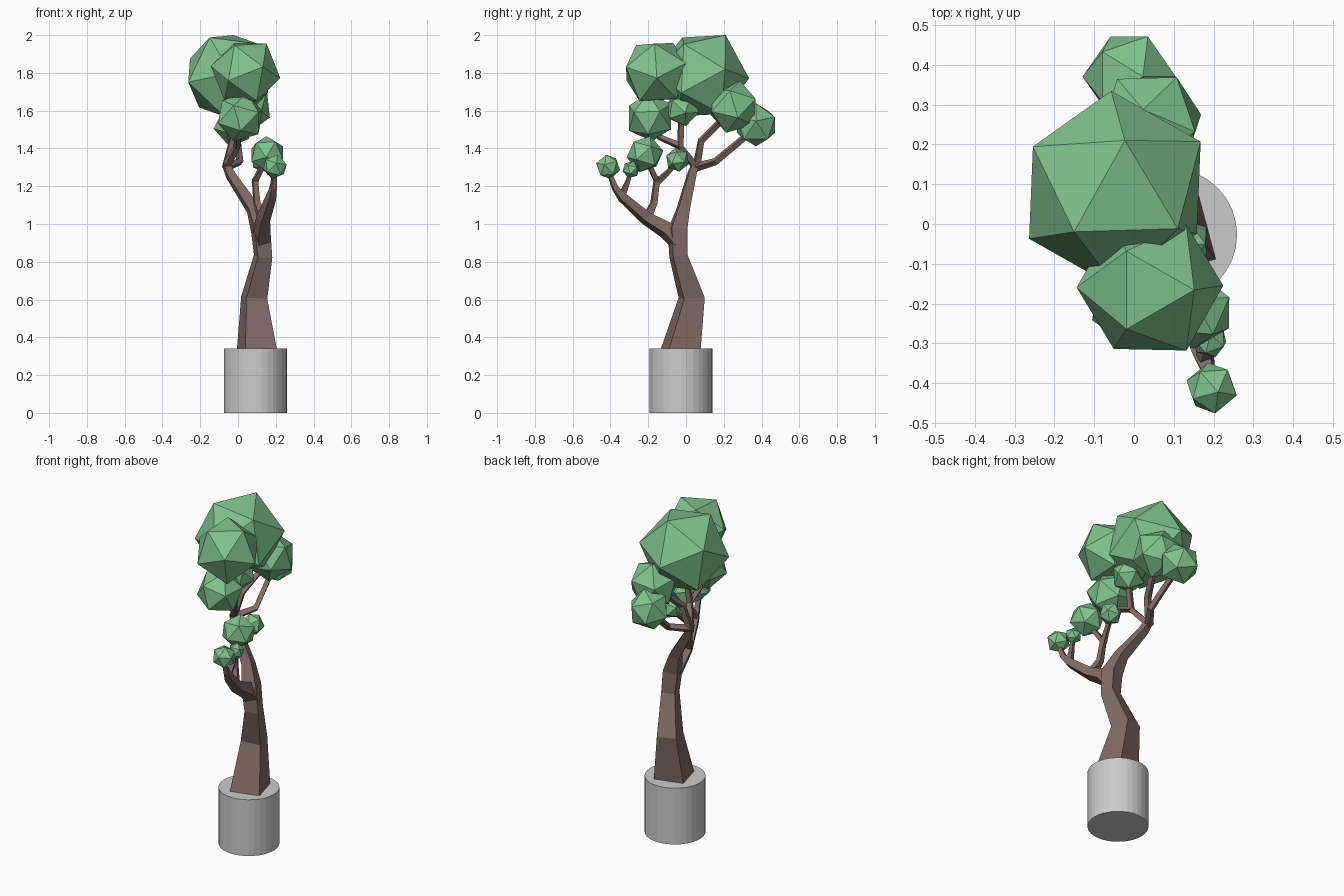
import bpy, bmesh, math
from mathutils import Vector, Matrix

if "Cube" in bpy.data.objects:
    bpy.data.objects.remove(bpy.data.objects["Cube"])


def material(name, rgb):
    m = bpy.data.materials.new(name)
    m.diffuse_color = (*rgb, 1)
    m.use_nodes = True
    m.node_tree.nodes["Principled BSDF"].inputs["Base Color"].default_value = m.diffuse_color
    return m


bark = material("bark", (0.22, 0.15, 0.127))
leaf = material("leaf", (0.216, 0.546, 0.262))


def finish(bm, name, mat=None):
    bmesh.ops.recalc_face_normals(bm, faces=bm.faces)
    me = bpy.data.meshes.new(name)
    bm.to_mesh(me)
    bm.free()
    ob = bpy.data.objects.new(name, me)
    bpy.context.collection.objects.link(ob)
    if mat:
        me.materials.append(mat)
    return ob


def limb(bm, pts):
    """Square tapered tube through (x, y, z, corner radius) points."""
    ps = [Vector(p[:3]) for p in pts]
    rings = []
    for i, p in enumerate(ps):
        t = Vector()
        if i > 0:
            t += (p - ps[i - 1]).normalized()
        if i < len(ps) - 1:
            t += (ps[i + 1] - p).normalized()
        t.normalize()
        if p.z < 0.4:
            t = Vector((0, 0, 1))          # flat cut at the planter
        ref = Vector((math.cos(math.radians(-30)), math.sin(math.radians(-30)), 0))
        u = (ref - t * ref.dot(t)).normalized()
        w = t.cross(u)
        rings.append([bm.verts.new(p + pts[i][3] * d) for d in (u, w, -u, -w)])
    for a, b in zip(rings, rings[1:]):
        for k in range(4):
            bm.faces.new((a[k], a[(k + 1) % 4], b[(k + 1) % 4], b[k]))
    bm.faces.new(rings[0][::-1])
    bm.faces.new(rings[-1])


def frame(a, b):
    z = Vector(a).normalized()
    x = Vector(b)
    x = (x - z * x.dot(z)).normalized()
    return Matrix((x, z.cross(x), z)).transposed()


def foliage(name, c, r, v0=(0.15, 0.1, 1), v1=(1, 0.2, 0)):
    """Icosahedron with one corner along v0 and a neighbour towards v1."""
    bm = bmesh.new()
    bmesh.ops.create_icosphere(bm, subdivisions=1, radius=1)
    top = max(bm.verts, key=lambda v: v.co.z)
    nb = top.link_edges[0].other_vert(top)
    rot = frame(v0, v1) @ frame(top.co, nb.co).inverted()
    for v in bm.verts:
        v.co = Vector(c) + r * (rot @ v.co.normalized())
    finish(bm, name, leaf)


# planter
bm = bmesh.new()
bmesh.ops.create_cone(bm, cap_ends=True, segments=32, radius1=0.167, radius2=0.167,
                      depth=0.34, matrix=Matrix.Translation((0.092, -0.027, 0.17)))
finish(bm, "planter")

# trunk and branches
bm = bmesh.new()
limbs = [
    # trunk continuing into the tall rear branch
    [(0.10, -0.028, 0.338, 0.122), (0.086, 0.03, 0.61, 0.08), (0.133, -0.04, 0.83, 0.056),
     (0.12, -0.045, 0.97, 0.06), (0.08, -0.015, 1.08, 0.042), (-0.04, 0.03, 1.26, 0.03),
     (-0.065, 0.05, 1.32, 0.024)],
    # low front branch
    [(0.13, -0.04, 0.90, 0.05), (0.125, -0.10, 0.965, 0.05), (0.135, -0.21, 1.03, 0.038),
     (0.175, -0.335, 1.14, 0.03), (0.188, -0.375, 1.19, 0.02), (0.193, -0.41, 1.28, 0.014)],
    [(0.173, -0.34, 1.15, 0.022), (0.185, -0.31, 1.22, 0.015), (0.19, -0.29, 1.28, 0.012)],
    [(0.13, -0.21, 1.03, 0.03), (0.10, -0.17, 1.11, 0.022), (0.09, -0.155, 1.23, 0.02),
     (0.15, -0.21, 1.34, 0.015)],
    [(0.09, -0.155, 1.22, 0.02), (0.11, -0.10, 1.27, 0.016), (0.125, -0.045, 1.33, 0.014)],
    # upper twigs
    [(-0.065, 0.05, 1.30, 0.024), (0.01, 0.155, 1.33, 0.02), (-0.01, 0.36, 1.50, 0.018)],
    [(-0.065, 0.055, 1.30, 0.024), (-0.03, 0.08, 1.44, 0.021), (0.03, 0.21, 1.57, 0.018)],
    [(-0.06, 0.045, 1.31, 0.024), (-0.005, -0.03, 1.41, 0.02), (0.02, -0.025, 1.58, 0.018)],
    [(-0.005, -0.025, 1.41, 0.02), (0.0, -0.14, 1.46, 0.017), (0.01, -0.19, 1.53, 0.016)],
]
for pts in limbs:
    limb(bm, pts)
finish(bm, "trunk_and_branches", bark)

# foliage clumps
foliage("foliage_crown", (-0.048, 0.085, 1.785), 0.25, (0.025, 0.125, 0.215), (-0.102, -0.105, 0.2))
foliage("foliage_upper_front", (0.04, -0.157, 1.805), 0.187, (-0.06, 0.09, 0.155), (0.11, -0.01, 0.145))
clumps = [
    ("foliage_rear", (-0.012, 0.37, 1.525), 0.119),
    ("foliage_upper_rear", (0.04, 0.25, 1.62), 0.143),
    ("foliage_middle", (0.02, -0.02, 1.61), 0.095),
    ("foliage_middle_front", (0.012, -0.19, 1.565), 0.132),
    ("foliage_lower", (0.155, -0.217, 1.37), 0.099),
    ("foliage_lower_rear", (0.13, -0.045, 1.34), 0.065),
    ("foliage_low_front", (0.195, -0.412, 1.303), 0.067),
    ("foliage_smallest", (0.19, -0.291, 1.288), 0.047),
]
for i, (name, c, r) in enumerate(clumps):
    foliage(name, c, r, (0.3 * math.cos(i * 2), 0.3 * math.sin(i * 2), 1), (math.cos(i), math.sin(i), 0.1))
